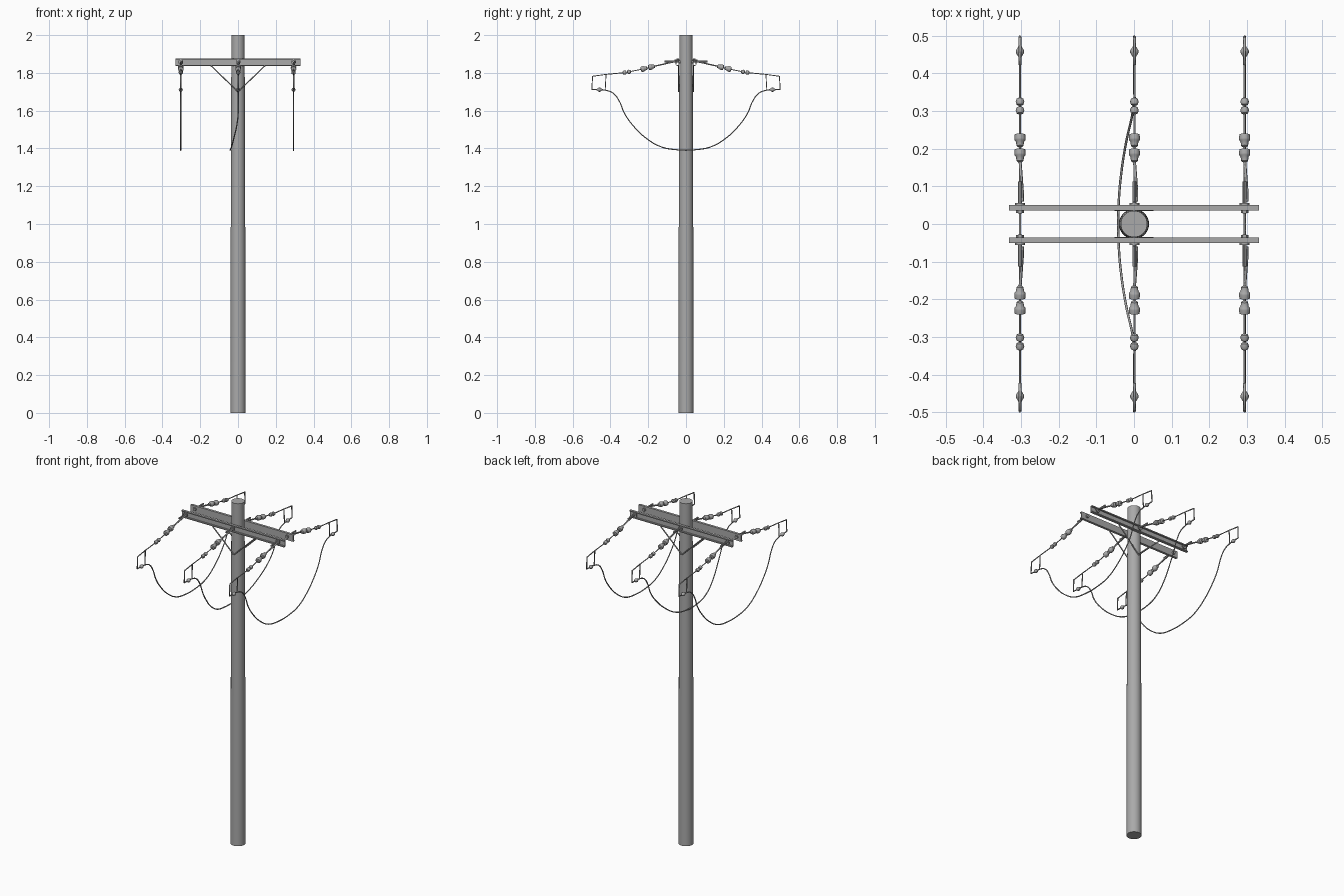
import bpy, bmesh, math
from mathutils import Vector

cube = bpy.data.objects.get("Cube")
if cube:
    bpy.data.objects.remove(cube, do_unlink=True)

grey = bpy.data.materials.new("grey")
grey.use_nodes = True
colour = (0.40, 0.40, 0.40, 1)
grey.diffuse_color = colour
grey.node_tree.nodes["Principled BSDF"].inputs["Base Color"].default_value = colour


def add_mesh(name, bm, smooth=True):
    bmesh.ops.recalc_face_normals(bm, faces=bm.faces)
    mesh = bpy.data.meshes.new(name)
    bm.to_mesh(mesh)
    bm.free()
    mesh.materials.append(grey)
    obj = bpy.data.objects.new(name, mesh)
    bpy.context.collection.objects.link(obj)
    if smooth:
        bpy.ops.object.select_all(action='DESELECT')
        obj.select_set(True)
        bpy.context.view_layer.objects.active = obj
        bpy.ops.object.shade_smooth_by_angle(angle=math.radians(40))
    return obj


def lathe(name, profile, base, axis=(0, 0, 1), sides=16):
    """Revolve (radius, distance) pairs about an axis through base."""
    rot = Vector(axis).to_track_quat('Z', 'Y')
    bm = bmesh.new()
    rings = []
    for r, d in profile:
        angles = [2 * math.pi * i / sides for i in range(sides)]
        rings.append([bm.verts.new(Vector(base) + rot @ Vector((r * math.cos(a), r * math.sin(a), d)))
                      for a in angles])
    for low, high in zip(rings, rings[1:]):
        for i in range(sides):
            j = (i + 1) % sides
            bm.faces.new((low[i], low[j], high[j], high[i]))
    bm.faces.new(rings[0])
    bm.faces.new(rings[-1])
    return add_mesh(name, bm)


def prism(name, section, x0, x1):
    """Extrude a (y, z) outline along x."""
    bm = bmesh.new()
    face = bm.faces.new([bm.verts.new((x0, y, z)) for y, z in section])
    new = bmesh.ops.extrude_face_region(bm, geom=[face])["geom"]
    verts = [v for v in new if isinstance(v, bmesh.types.BMVert)]
    bmesh.ops.translate(bm, verts=verts, vec=(x1 - x0, 0, 0))
    return add_mesh(name, bm, False)


def wire(name, points, radius, kind='POLY', cyclic=False):
    curve = bpy.data.curves.new(name, 'CURVE')
    curve.dimensions = '3D'
    curve.bevel_depth = radius
    curve.bevel_resolution = 1
    curve.use_fill_caps = True
    curve.resolution_u = 6
    spline = curve.splines.new(kind)
    if kind == 'BEZIER':
        spline.bezier_points.add(len(points) - 1)
        for bp, p in zip(spline.bezier_points, points):
            bp.co = p
            bp.handle_left_type = bp.handle_right_type = 'AUTO'
    else:
        spline.points.add(len(points) - 1)
        for sp, p in zip(spline.points, points):
            sp.co = (*p, 1)
    spline.use_cyclic_u = cyclic
    curve.materials.append(grey)
    obj = bpy.data.objects.new(name, curve)
    bpy.context.collection.objects.link(obj)


# Tapered pole
lathe("pole", [(0.040, 0), (0.039, 0.8), (0.035, 2.0)], (0, 0, 0), sides=32)

# Channel crossarms, open outward, with V braces on both sides of the pole
channel = [(0.036, 1.836), (0.050, 1.836), (0.050, 1.842), (0.041, 1.842),
           (0.041, 1.870), (0.050, 1.870), (0.050, 1.876), (0.036, 1.876)]
for s, side in ((-1, "front"), (1, "back")):
    prism(side + "_crossarm", [(s * y, z) for y, z in channel], -0.332, 0.332)
    for k, hand in ((-1, "right"), (1, "left")):
        wire(f"{side}_{hand}_brace", [(k * 0.145, s * 0.04, 1.84), (0, s * 0.038, 1.70)], 0.0035)

# Parts of an insulator string
insulator = [(0.005, -0.018), (0.009, -0.015), (0.011, -0.003), (0.014, 0),
             (0.015, 0.004), (0.014, 0.016), (0.006, 0.018)]
bead = [(0.003, -0.011), (0.009, -0.008), (0.0115, 0), (0.009, 0.008), (0.003, 0.011)]
clamp = [(0.003, -0.016), (0.011, -0.003), (0.011, 0.003), (0.003, 0.016)]

# String line and loop frame as (y, z) going outward
line = [(0.04, 1.862), (0.075, 1.856), (0.14, 1.842), (0.23, 1.820),
        (0.32, 1.802), (0.423, 1.792)]
frame = [(0.423, 1.792), (0.495, 1.782), (0.498, 1.713), (0.428, 1.709)]
sag = [(0.497, 1.713), (0.425, 1.708), (0.385, 1.692), (0.352, 1.648), (0.328, 1.590),
       (0.286, 1.528), (0.217, 1.459), (0.138, 1.411), (0.058, 1.394)]


def height(y):
    for (y0, z0), (y1, z1) in zip(line, line[1:]):
        if y0 <= y <= y1:
            return z0 + (z1 - z0) * (y - y0) / (y1 - y0)


for x, bow, place in ((-0.303, 0, "right"), (0.001, -0.043, "middle"), (0.294, 0, "left")):
    for s, side in ((-1, "front"), (1, "back")):
        tag = f"{place}_{side}_"
        out = Vector((0, s, -0.23)).normalized()

        def at(y):
            return (x, s * y, height(y))

        # Anchor washer, eye bolt and link
        lathe(tag + "washer", [(0.013, 0), (0.013, 0.006)], (x, s * 0.050, 1.858), (0, s, 0))
        lathe(tag + "anchor_bolt", [(0.005, 0), (0.005, 0.085)], (x, s * 0.028, 1.860), (0, s, 0), 8)
        lathe(tag + "inner_nut", [(0.010, 0), (0.010, 0.007)], (x, s * 0.029, 1.858), (0, s, 0), 6)
        wire(tag + "link", [(x + 0.006, s * 0.06, 1.859), (x + 0.006, s * 0.09, 1.853),
                            at(0.17)], 0.004)
        # String rod, insulators and connector beads
        wire(tag + "string_rod", [(x, s * y, z) for y, z in line], 0.0028)
        lathe(tag + "inner_insulator", [(r, d) for r, d in insulator], at(0.182), out)
        lathe(tag + "outer_insulator", [(r, d) for r, d in insulator], at(0.222), out)
        for y, n in ((0.302, "inner"), (0.325, "outer")):
            lathe(f"{tag}{n}_bead", bead, at(y), out, 12)
        # Loop frame with its cable clamp
        wire(tag + "loop_frame", [(x, s * y, z) for y, z in frame], 0.0038, cyclic=True)
        lathe(tag + "cable_clamp", clamp, (x, s * 0.458, 1.711), (0, s, 0), 8)

    # Hanging jumper cable from front to back, bowed around the pole
    path = [(y, z) for y, z in sag] + [(-y, z) for y, z in reversed(sag)]
    points = [(x + bow * max(0, 1 - (y / 0.31) ** 2), y, z) for y, z in path]
    wire(place + "_jumper_cable", points, 0.0032, 'BEZIER')

# Through bolt joining the arms at the pole
lathe("through_bolt", [(0.004, -0.06), (0.004, 0.06)], (0, 0, 1.866), (0, 1, 0), 8)
